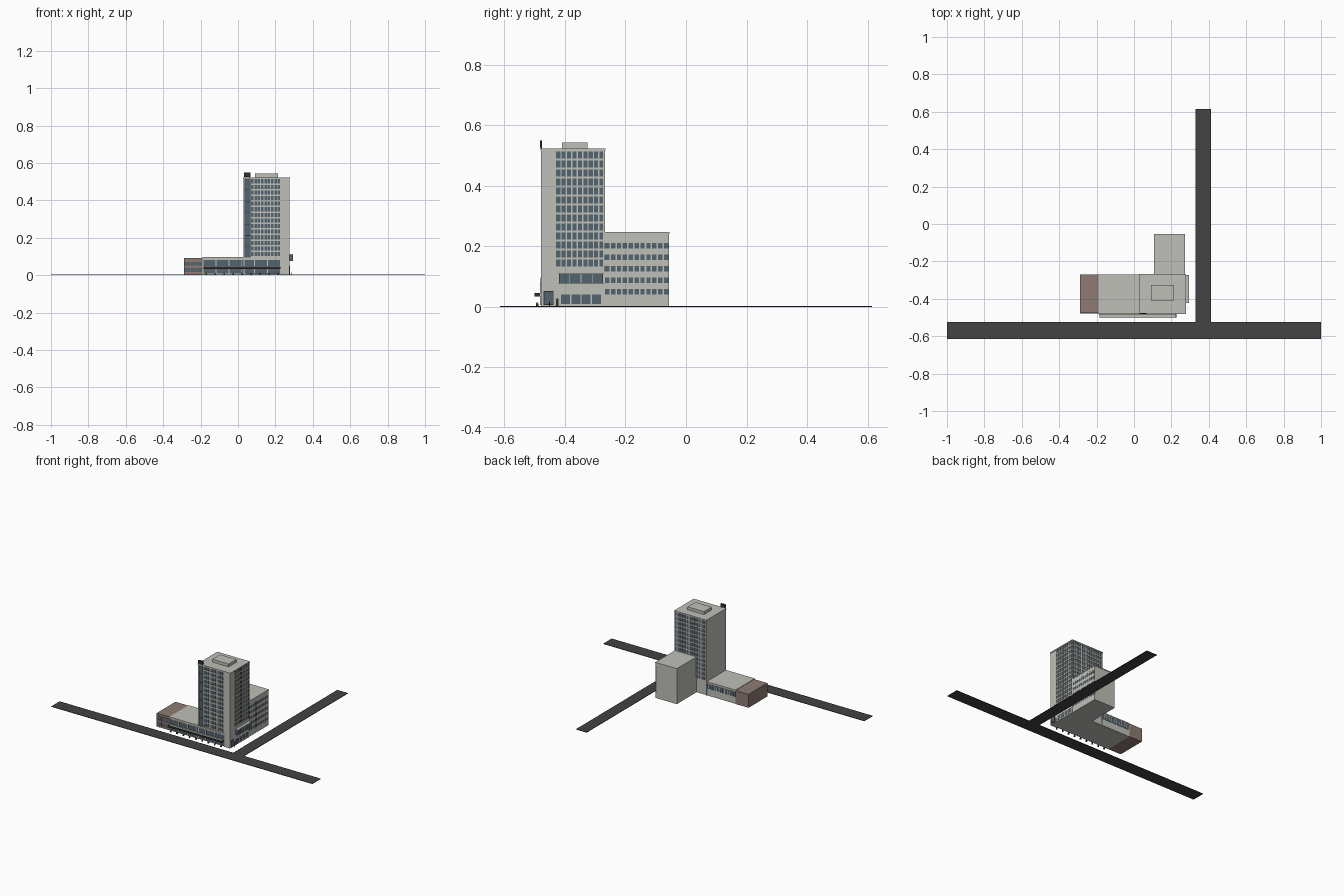
import bpy, bmesh
from mathutils import Matrix


def material(name, rgb):
    m = bpy.data.materials.new(name)
    m.diffuse_color = (*rgb, 1)
    return m


CONCRETE = material("pale concrete", (0.53, 0.53, 0.49))
GLASS = material("blue grey glass", (0.085, 0.125, 0.16))
BROWN = material("brown cladding", (0.27, 0.20, 0.175))
ASPHALT = material("asphalt", (0.056, 0.056, 0.056))
DARK = material("dark metal", (0.03, 0.03, 0.033))


def part(name, mat, *boxes):
    """One object from boxes given as (x0, x1, y0, y1, z0, z1)."""
    bm = bmesh.new()
    for x0, x1, y0, y1, z0, z1 in boxes:
        m = Matrix.Translation(((x0 + x1) / 2, (y0 + y1) / 2, (z0 + z1) / 2))
        m = m @ Matrix.Diagonal((x1 - x0, y1 - y0, z1 - z0, 1))
        bmesh.ops.create_cube(bm, size=1, matrix=m)
    me = bpy.data.meshes.new(name)
    bm.to_mesh(me)
    bm.free()
    me.materials.append(mat)
    ob = bpy.data.objects.new(name, me)
    bpy.context.collection.objects.link(ob)
    return ob


def slab(side, plane, u0, u1, z0, z1, depth):
    """Box standing out from a wall plane by depth."""
    if side == "front":
        return (u0, u1, plane - depth, plane + 0.001, z0, z1)
    if side == "back":
        return (u0, u1, plane - 0.001, plane + depth, z0, z1)
    return (plane - 0.001, plane + depth, u0, u1, z0, z1)


def window_grid(name, side, plane, u0, u1, z0, z1, cols, rows, fin, band,
                depth=0.005, frame=CONCRETE):
    """Glass sheet behind projecting fins and floor bands."""
    part(name + "_glass", GLASS, slab(side, plane, u0, u1, z0, z1, 0.0015))
    du, dz = (u1 - u0) / cols, (z1 - z0) / rows
    bars = []
    for i in range(cols + 1):
        u = u0 + i * du
        bars.append(slab(side, plane, max(u0, u - fin / 2), min(u1, u + fin / 2),
                         z0, z1, depth))
    for j in range(rows + 1):
        z = z0 + j * dz
        bars.append(slab(side, plane, u0, u1, max(z0, z - band / 2),
                         min(z1, z + band / 2), depth - 0.0004))
    part(name + "_frame", frame, *bars)


# Roads
part("main_road", ASPHALT, (-1, 1, -0.615, -0.523, 0, 0.003))
part("side_road", ASPHALT, (0.33, 0.412, -0.523, 0.615, 0, 0.003))

# Tower
part("tower_core", CONCRETE, (0.034, 0.27, -0.474, -0.273, 0, 0.517))
part("tower_corner_pier", CONCRETE, (0.227, 0.2755, -0.4795, -0.43, 0, 0.517))
part("tower_side_wall", CONCRETE, (0.03, 0.036, -0.4795, -0.268, 0, 0.517))
part("tower_roof", CONCRETE, (0.028, 0.278, -0.481, -0.266, 0.516, 0.523))
part("roof_plant_room", CONCRETE, (0.09, 0.215, -0.41, -0.325, 0.522, 0.543))
window_grid("tower_front", "front", -0.474, 0.067, 0.228, 0.098, 0.517, 9, 14, 0.0048, 0.008)
window_grid("tower_right", "right", 0.27, -0.431, -0.27, 0.13, 0.517, 9, 13, 0.0045, 0.007)
window_grid("tower_back", "back", -0.273, 0.036, 0.275, 0.10, 0.517, 13, 14, 0.0045, 0.007)
window_grid("stair", "front", -0.474, 0.036, 0.067, 0.09, 0.517, 1, 7, 0.005, 0.003,
            0.004, DARK)
part("tower_lower_wall", CONCRETE, (0.26, 0.275, -0.431, -0.27, 0, 0.13))

# Sign board on the roof edge
part("roof_sign", DARK, (0.033, 0.067, -0.482, -0.475, 0.526, 0.549),
     (0.037, 0.041, -0.48, -0.476, 0.52, 0.53), (0.059, 0.063, -0.48, -0.476, 0.52, 0.53))

# Projecting bay and ground floor openings on the right side
part("bay_slabs", CONCRETE, (0.27, 0.295, -0.422, -0.272, 0.108, 0.112),
     (0.27, 0.295, -0.422, -0.272, 0.075, 0.079))
part("bay_glass", GLASS, (0.27, 0.2935, -0.42, -0.274, 0.079, 0.108))
part("bay_mullions", CONCRETE, *[(0.29, 0.2945, y - 0.001, y + 0.001, 0.079, 0.108)
                                 for y in (-0.384, -0.347, -0.31)])
part("side_ground_windows", GLASS, *[(0.27, 0.276, -0.413 + i * 0.034, -0.383 + i * 0.034,
                                      0.009, 0.04) for i in range(4)])
part("side_door_frame", DARK, (0.27, 0.277, -0.471, -0.437, 0.006, 0.052))
part("side_door_glass", GLASS, (0.27, 0.278, -0.468, -0.44, 0.009, 0.049))
part("side_small_door", DARK, (0.27, 0.277, -0.43, -0.422, 0, 0.028))
part("side_post", DARK, (0.284, 0.287, -0.452, -0.449, 0, 0.015))

# Rear wing
part("wing_body", CONCRETE, (0.11, 0.268, -0.274, -0.056, 0, 0.243))
part("wing_roof", CONCRETE, (0.108, 0.274, -0.272, -0.054, 0.241, 0.247))
part("wing_right_wall", CONCRETE, (0.266, 0.2725, -0.27, -0.056, 0, 0.031),
     (0.266, 0.2725, -0.27, -0.056, 0.22, 0.243))
window_grid("wing_right", "right", 0.268, -0.27, -0.056, 0.0305, 0.2205, 11, 5, 0.005, 0.02, 0.0045)

# Low podium with shopfront and rear strip windows
part("podium_body", CONCRETE, (-0.19, 0.04, -0.475, -0.272, 0, 0.092))
part("podium_roof", CONCRETE, (-0.19, 0.032, -0.481, -0.27, 0.088, 0.096))
part("podium_fascia", CONCRETE, (-0.19, 0.229, -0.481, -0.47, 0.083, 0.094))
window_grid("shopfront", "front", -0.475, -0.187, 0.227, 0.006, 0.084, 6, 2, 0.005, 0.006, 0.008)
window_grid("podium_back", "back", -0.272, -0.187, 0.034, 0.048, 0.082, 11, 1, 0.004, 0.003, 0.003)

# Brown end block
part("end_block", BROWN, (-0.29, -0.19, -0.475, -0.27, 0, 0.093))
window_grid("end_block_front", "front", -0.475, -0.288, -0.19, 0.01, 0.078, 3, 2, 0.003, 0.013,
            0.004, BROWN)

# Entrance canopy: pale deck in a dark edge
part("canopy_deck", CONCRETE, (-0.182, 0.223, -0.497, -0.474, 0.038, 0.0445))
part("canopy_edge", DARK, (-0.185, 0.226, -0.501, -0.497, 0.034, 0.046),
     (-0.185, -0.182, -0.501, -0.474, 0.034, 0.046), (0.223, 0.226, -0.501, -0.474, 0.034, 0.046))

# Pavement bollards with pale caps
xs = [-0.17 + i * 0.048 for i in range(9)]
part("bollards", DARK, *[(x - 0.004, x + 0.004, -0.496, -0.488, 0, 0.01) for x in xs])
part("bollard_caps", CONCRETE, *[(x - 0.003, x + 0.003, -0.495, -0.489, 0.01, 0.014) for x in xs])
